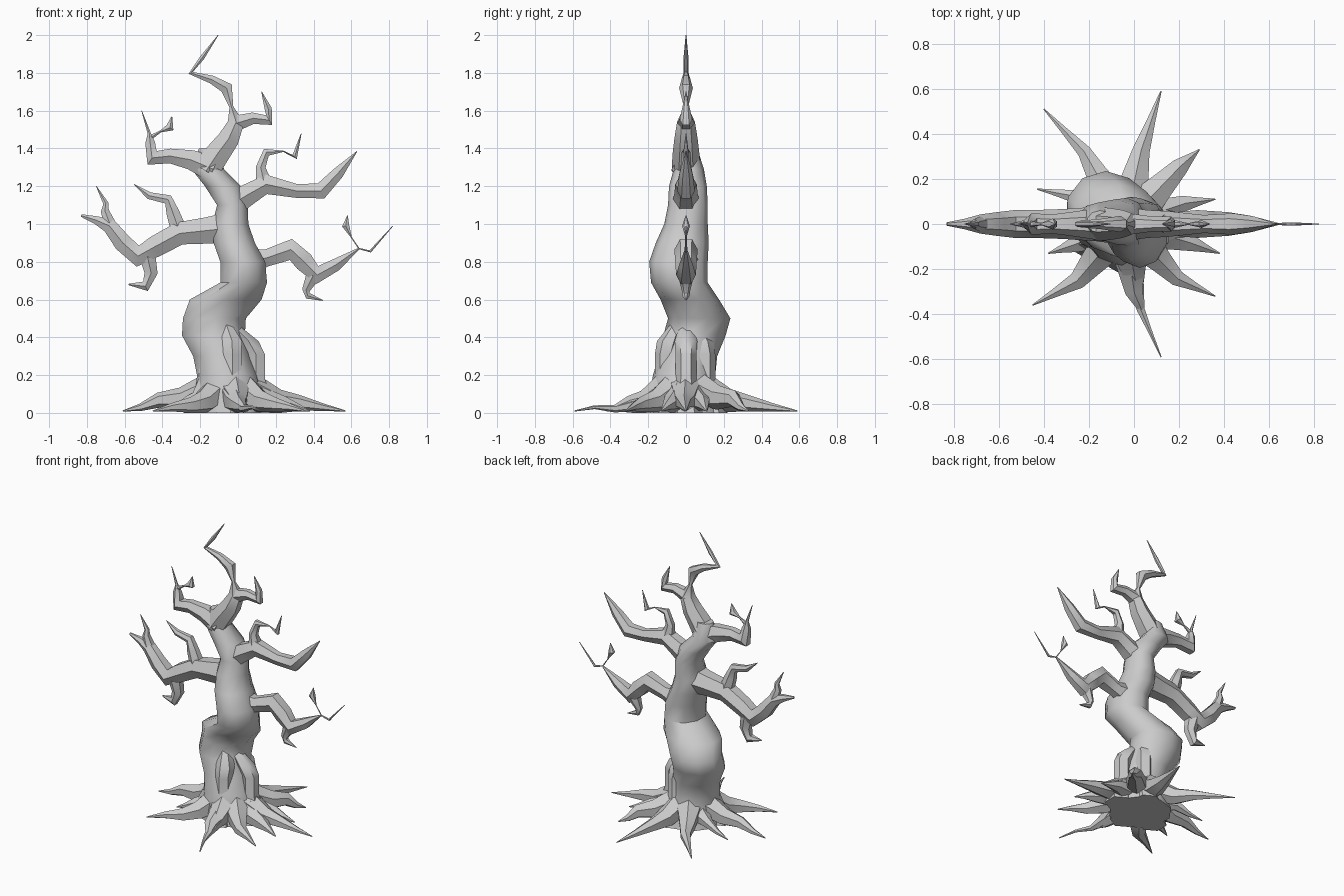
import bpy, bmesh, math
from mathutils import Vector


def tube(name, pts, sides, ref, level=False):
    """Loft rings along pts (x, y, z, r_side, r_ref); ref fixes the ring roll."""
    bm = bmesh.new()
    rings = []
    P = [Vector(p[:3]) for p in pts]
    for i, p in enumerate(pts):
        t = (P[min(i + 1, len(P) - 1)] - P[max(i - 1, 0)]).normalized()
        if level:
            t = Vector((0, 0, 1))
        side = Vector(ref).cross(t).normalized()
        up = t.cross(side)
        ring = []
        for k in range(sides):
            a = 2 * math.pi * (k + 0.5) / sides
            c = P[i] + side * p[3] * math.cos(a) + up * p[4] * math.sin(a)
            c.z = max(c.z, 0.0)
            ring.append(bm.verts.new(c))
        rings.append(ring)
    for a, b in zip(rings, rings[1:]):
        for k in range(sides):
            j = (k + 1) % sides
            bm.faces.new((a[k], a[j], b[j], b[k]))
    bm.faces.new(rings[0][::-1])
    bm.faces.new(rings[-1])
    bmesh.ops.recalc_face_normals(bm, faces=bm.faces)
    me = bpy.data.meshes.new(name)
    bm.to_mesh(me)
    bm.free()
    ob = bpy.data.objects.new(name, me)
    bpy.context.collection.objects.link(ob)
    bpy.context.view_layer.objects.active = ob
    bpy.ops.object.select_all(action='DESELECT')
    ob.select_set(True)
    bpy.ops.object.shade_smooth_by_angle(angle=math.radians(45))
    return ob


def branch(name, pts, sides=6):
    """Branch lying in the y = 0 plane from (x, z, radius) points."""
    tube(name, [(x, 0, z, r, r * 0.95) for x, z, r in pts], sides, (0, 1, 0))


# Twisting trunk
tube("trunk", [
    (-.05, 0, 0, .20, .20), (-.05, -.01, .1, .185, .18), (-.06, -.01, .2, .165, .165),
    (-.09, .01, .3, .155, .155), (-.13, .045, .41, .175, .165), (-.125, .07, .5, .175, .165),
    (-.065, .02, .6, .20, .155), (.03, -.035, .69, .13, .15), (.025, -.04, .8, .125, .155),
    (-.02, -.02, .9, .115, .14), (-.04, 0, 1.0, .10, .115), (-.03, .01, 1.1, .085, .105),
    (-.08, .01, 1.2, .10, .10), (-.16, .015, 1.29, .09, .08), (-.15, .01, 1.4, .06, .05)],
    10, (0, 1, 0), level=True)

# Crown and its twig
branch("crown_branch", [(-.17, 1.28, .08), (-.11, 1.37, .075), (-.05, 1.45, .065), (-.01, 1.54, .05),
                        (-.035, 1.62, .012), (-.06, 1.72, .038), (-.14, 1.765, .025),
                        (-.25, 1.8, .014), (-.19, 1.88, .014), (-.105, 2.0, .002)])
branch("crown_twig", [(-.02, 1.53, .05), (.08, 1.56, .035), (.165, 1.55, .035),
                      (.16, 1.61, .022), (.125, 1.7, .002)])

# Upper left branch
branch("upper_left_branch", [(-.13, 1.29, .08), (-.25, 1.34, .06), (-.36, 1.36, .045),
                             (-.455, 1.35, .05), (-.465, 1.43, .03), (-.47, 1.48, .01), (-.51, 1.6, .002)])
branch("upper_left_twig", [(-.46, 1.46, .014), (-.41, 1.49, .006), (-.36, 1.51, .026), (-.35, 1.57, .002)])

# Middle left branch
branch("middle_left_branch", [(-.03, .98, .10), (-.17, .965, .08), (-.31, .95, .07), (-.44, .88, .065),
                              (-.53, .83, .065), (-.61, .90, .055), (-.68, .99, .045),
                              (-.75, 1.02, .025), (-.83, 1.045, .008)])
branch("middle_left_tip_twig", [(-.67, .98, .04), (-.705, 1.07, .025), (-.70, 1.11, .016), (-.75, 1.2, .002)])
branch("middle_left_low_twig", [(-.48, .83, .05), (-.46, .74, .04), (-.49, .67, .032), (-.58, .68, .004)])
branch("middle_left_up_twig", [(-.31, .96, .05), (-.345, 1.06, .04), (-.37, 1.13, .03),
                               (-.47, 1.15, .022), (-.55, 1.21, .002)])

# Upper right branch
branch("upper_right_branch", [(-.04, 1.1, .08), (.06, 1.16, .065), (.15, 1.21, .06), (.31, 1.175, .042),
                              (.44, 1.175, .05), (.53, 1.27, .036), (.63, 1.385, .002)])
branch("upper_right_twig", [(.14, 1.21, .05), (.12, 1.3, .03), (.15, 1.38, .025), (.24, 1.385, .004),
                            (.30, 1.355, .018), (.335, 1.48, .002)])

# Lower right branch
branch("lower_right_branch", [(.04, .8, .09), (.15, .82, .052), (.28, .865, .065), (.35, .80, .06),
                              (.42, .73, .055), (.52, .785, .038), (.64, .87, .005),
                              (.70, .855, .008), (.82, .99, .002)])
branch("lower_right_tip_twig", [(.64, .87, .004), (.60, .93, .003), (.57, .99, .022), (.58, 1.045, .002)])
branch("lower_right_low_twig", [(.40, .73, .045), (.36, .65, .024), (.37, .62, .02), (.45, .595, .002)])

# Buttresses merging into the base
for i, (x, y) in enumerate([(.095, 0), (-.16, -.05), (-.03, -.11), (0, .10)]):
    tube(f"buttress_{i}", [(-.06 + x * .2, y * .4, .48, .03, .03), (x * .7 - .01, y * .85, .38, .06, .06),
                           (x, y, .31, .055, .055), (x, y, .18, .055, .055),
                           (x * 1.3, y * 1.3, 0, .09, .09)], 6, (0, 1, 0), level=True)

# Roots: elbow and tip in plan, elbow height, elbow radius
roots = [
    ((.03, .32), (.12, .59), .07, .045), ((.20, .25), (.29, .33), .10, .045),
    ((-.22, .32), (-.40, .51), .06, .035), ((-.25, .12), (-.43, .155), .09, .035),
    ((-.25, -.25), (-.45, -.36), .05, .045), ((0, -.30), (.05, -.42), .06, .045),
    ((.03, -.38), (.12, -.59), .03, .02), ((.19, -.24), (.36, -.32), .06, .04),
    ((.24, -.08), (.38, -.13), .06, .045), ((-.42, 0), (-.61, 0), .09, .04),
    ((.33, -.01), (.57, 0), .07, .04), ((.22, .09), (.36, .11), .07, .04),
    ((-.26, -.09), (-.38, -.13), .07, .04)]
for i, ((ex, ey), (tx, ty), h, r) in enumerate(roots):
    bx, by = -.04 + (ex + .04) * .3, ey * .3
    mx, my = -.04 + (ex + .04) * .68, ey * .68
    tube(f"root_{i}", [(bx, by, .13, .09, .08), (mx, my, h * .5 + .03, r + .02, r + .02),
                       (ex, ey, h * .75, r, r), (ex * .5 + tx * .5, ey * .5 + ty * .5, .03, r * .5, r * .5),
                       (tx, ty, .01, .003, .003)], 6, (0, 0, 1))
